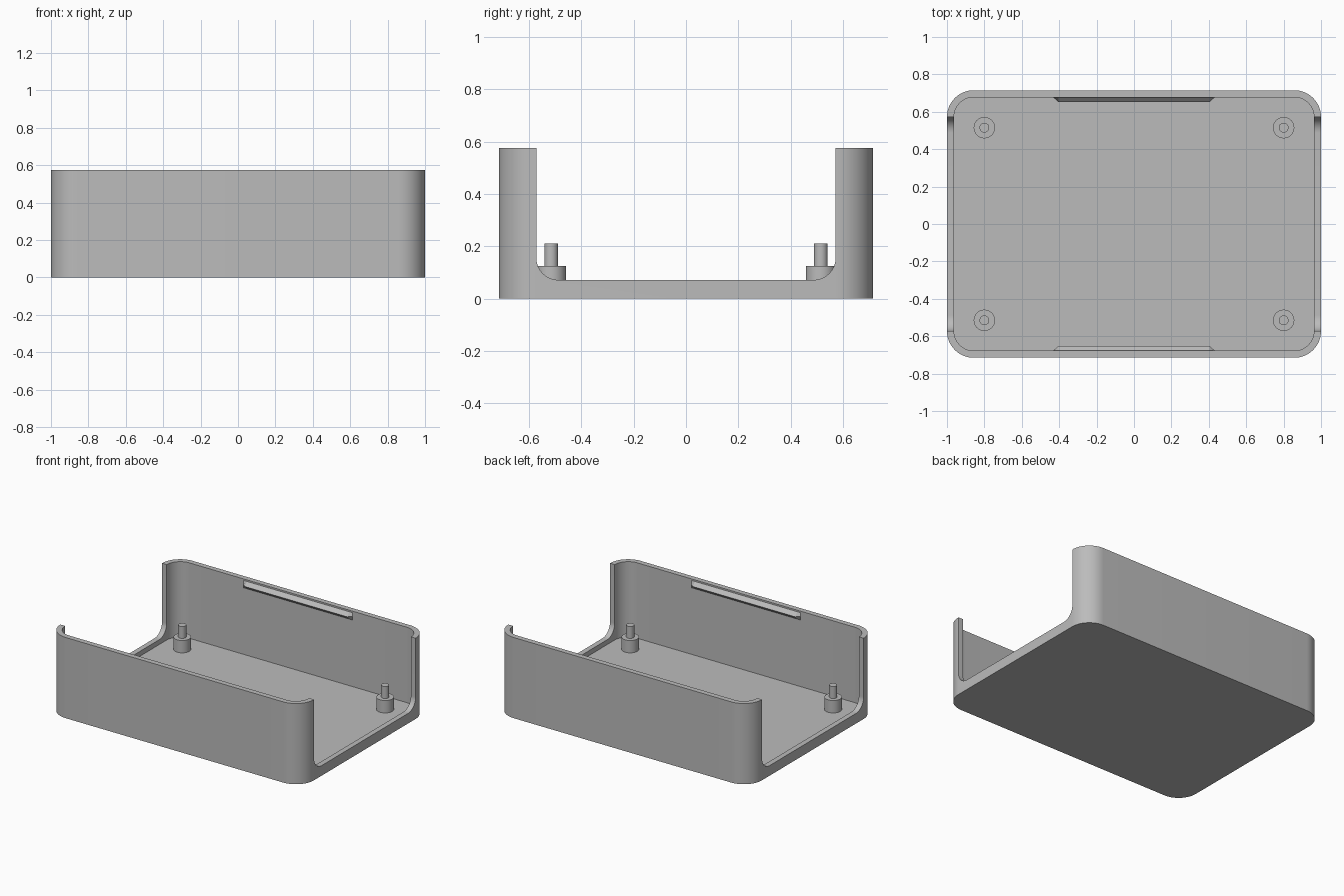
import bpy
import bmesh
from math import cos, sin, pi

if "Cube" in bpy.data.objects:
    bpy.data.objects.remove(bpy.data.objects["Cube"])

HALF_X, HALF_Y, HEIGHT = 1.0, 0.715, 0.575
WALL, CORNER = 0.0375, 0.143

grey = bpy.data.materials.new("plain grey")
grey.use_nodes = True
grey.diffuse_color = (0.5, 0.5, 0.5, 1)
grey.node_tree.nodes["Principled BSDF"].inputs["Base Color"].default_value = (0.5, 0.5, 0.5, 1)


def rounded_rect(hu, hv, r, steps=16):
    """Outline of a rounded rectangle centred on the origin."""
    points = []
    for quarter, (su, sv) in enumerate([(1, 1), (-1, 1), (-1, -1), (1, -1)]):
        for i in range(steps + 1):
            a = (quarter + i / steps) * pi / 2
            points.append((su * (hu - r) + r * cos(a), sv * (hv - r) + r * sin(a)))
    return points


def loft(name, rings):
    """Solid skinned through rings of equal point count."""
    bm = bmesh.new()
    loops = [[bm.verts.new(p) for p in ring] for ring in rings]
    for low, high in zip(loops, loops[1:]):
        for i in range(len(low)):
            j = (i + 1) % len(low)
            bm.faces.new((low[i], low[j], high[j], high[i]))
    bm.faces.new(loops[0][::-1])
    bm.faces.new(loops[-1])
    bmesh.ops.recalc_face_normals(bm, faces=bm.faces)
    mesh = bpy.data.meshes.new(name)
    bm.to_mesh(mesh)
    bm.free()
    mesh.materials.append(grey)
    obj = bpy.data.objects.new(name, mesh)
    bpy.context.collection.objects.link(obj)
    return obj


def activate(obj):
    bpy.ops.object.select_all(action='DESELECT')
    obj.select_set(True)
    bpy.context.view_layer.objects.active = obj


def smooth(obj):
    activate(obj)
    bpy.ops.object.shade_smooth_by_angle(angle=pi / 6)


def cut(obj, cutter):
    mod = obj.modifiers.new("cut", 'BOOLEAN')
    mod.operation, mod.solver, mod.object = 'DIFFERENCE', 'EXACT', cutter
    activate(obj)
    bpy.ops.object.modifier_apply(modifier=mod.name)
    bpy.data.objects.remove(cutter)


# Tray: rounded box, hollowed from above
outer = rounded_rect(HALF_X, HALF_Y, CORNER)
inner = rounded_rect(HALF_X - WALL, HALF_Y - WALL, CORNER - WALL)
tray = loft("tray", [[(x, y, z) for x, y in outer] for z in (0, HEIGHT)])
cut(tray, loft("cavity_cutter", [[(x, y, z) for x, y in inner] for z in (WALL, 1)]))

# Open ends with rounded lower corners
opening = rounded_rect(HALF_Y - CORNER, 0.5, 0.085)
cut(tray, loft("end_cutter", [[(x, y, z + 0.572) for y, z in opening] for x in (-1.5, 1.5)]))
smooth(tray)

# Snap ridges on the inside of the long walls, tapered at the ends
DEPTH, RIDGE_Z = 0.026, 0.538
for name, side in (("front_ridge", -1), ("back_ridge", 1)):
    rings = []
    for x, d in ((-0.43, 0.002), (-0.404, DEPTH), (0.404, DEPTH), (0.43, 0.002)):
        wall_y = HALF_Y - WALL
        rings.append([(x, side * (wall_y + 0.005), RIDGE_Z + DEPTH),
                      (x, side * wall_y, RIDGE_Z + DEPTH),
                      (x, side * (wall_y - d), RIDGE_Z),
                      (x, side * wall_y, RIDGE_Z - DEPTH),
                      (x, side * (wall_y + 0.005), RIDGE_Z - DEPTH)])
    loft(name, rings)

# Mounting posts: wide boss with a thin pin on top
for sx, across in ((1, "left"), (-1, "right")):
    for sy, along in ((-1, "front"), (1, "back")):
        circle = [(cos(i * pi / 24), sin(i * pi / 24)) for i in range(48)]
        profile = [(0.057, WALL - 0.01), (0.057, 0.126), (0.026, 0.126), (0.026, 0.211)]
        post = loft(f"{along}_{across}_post",
                    [[(sx * 0.8 + r * c, sy * 0.515 + r * s, z) for c, s in circle]
                     for r, z in profile])
        smooth(post)
